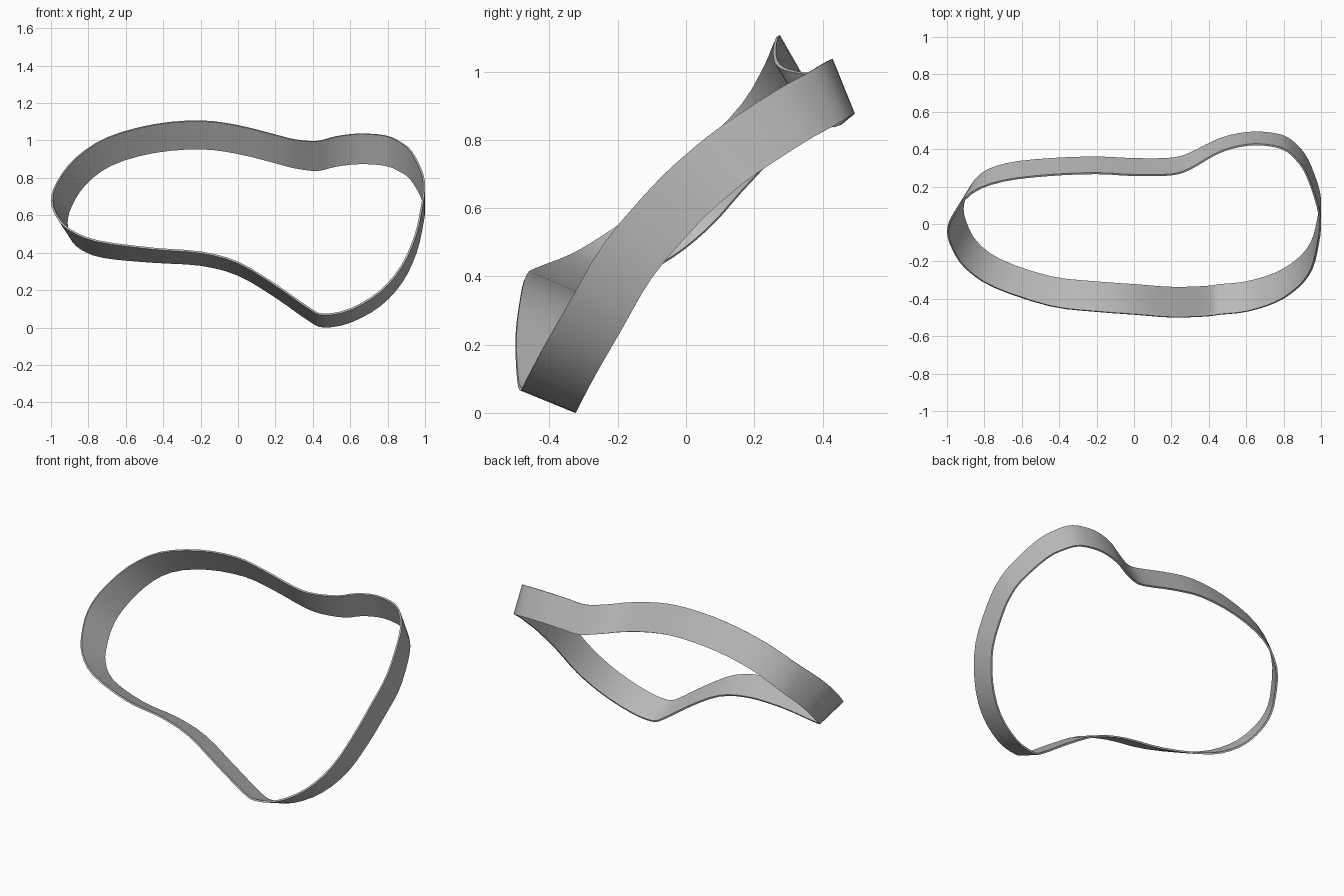
import bpy
import bmesh
from math import cos, sin, radians
from mathutils import Vector

default_cube = bpy.data.objects.get("Cube")
if default_cube:
    bpy.data.objects.remove(default_cube, do_unlink=True)

BAND_WIDTH = 0.173
THICKNESS = 0.01
STEPS = 3

# Upper rim of the band, counter-clockwise from the lowest point at the front
RIM = [
    (.46, -.485, .068), (.6, -.47, .095), (.76, -.42, .19), (.88, -.34, .33),
    (.955, -.24, .5), (.99, -.1, .665), (1, 0, .76), (.985, .1, .84),
    (.93, .26, .945), (.87, .35, .995), (.79, .41, 1.03), (.65, .43, 1.04),
    (.52, .41, 1.025), (.42, .37, 1), (.3, .3, 1.01), (.2, .268, 1.035),
    (0, .265, 1.085), (-.2, .275, 1.11), (-.45, .265, 1.09), (-.7, .235, 1.02),
    (-.87, .17, .91), (-.97, .05, .78), (-1, -.04, .68), (-.97, -.14, .59),
    (-.9, -.24, .52), (-.75, -.34, .46), (-.45, -.44, .42), (-.2, -.47, .4),
    (0, -.485, .345), (.2, -.5, .225), (.38, -.495, .1),
]


def smooth_loop(points, steps):
    """Closed smooth curve through the points."""
    pts = [Vector(p) for p in points]
    count = len(pts)
    result = []
    for i in range(count):
        a, b, c, d = (pts[(i + k) % count] for k in (-1, 0, 1, 2))
        for s in range(steps):
            t = s / steps
            result.append(0.5 * (2 * b + (c - a) * t
                                 + (2 * a - 5 * b + 4 * c - d) * t ** 2
                                 + (3 * b - a - 3 * c + d) * t ** 3))
    return result


def lower_rim_point(p):
    """Step across the band: it tilts from flat at the front to steep at the back."""
    tilt = radians(22 + 50 * (p.y + 0.49))
    lean = 0.08 * max(0, (-p.x - 0.4) / 0.6) ** 2
    return p + Vector((lean, BAND_WIDTH * cos(tilt), -BAND_WIDTH * sin(tilt)))


# Band surface between the two rims
bm = bmesh.new()
upper_points = smooth_loop(RIM, STEPS)
upper = [bm.verts.new(p) for p in upper_points]
lower = [bm.verts.new(lower_rim_point(p)) for p in upper_points]
for i in range(len(upper)):
    j = (i + 1) % len(upper)
    bm.faces.new((lower[i], lower[j], upper[j], upper[i]))

# Rest the band on the ground
floor = min(v.co.z for v in bm.verts)
bmesh.ops.translate(bm, verts=bm.verts[:], vec=(0, 0, -floor))

mesh = bpy.data.meshes.new("curved_band")
bm.to_mesh(mesh)
bm.free()
band = bpy.data.objects.new("curved_band", mesh)
bpy.context.collection.objects.link(band)

# Thin wall, grown inward
wall = band.modifiers.new("wall_thickness", 'SOLIDIFY')
wall.thickness = THICKNESS
wall.offset = -1

# Plain grey material
grey = bpy.data.materials.new("plain_grey")
grey.use_nodes = True
colour = (0.5, 0.5, 0.5, 1)
grey.diffuse_color = colour
grey.node_tree.nodes["Principled BSDF"].inputs["Base Color"].default_value = colour
mesh.materials.append(grey)

# Bake the wall, then smooth the sides and keep the rims sharp
bpy.ops.object.select_all(action='DESELECT')
band.select_set(True)
bpy.context.view_layer.objects.active = band
bpy.ops.object.modifier_apply(modifier=wall.name)
bpy.ops.object.shade_smooth_by_angle(angle=radians(35))
